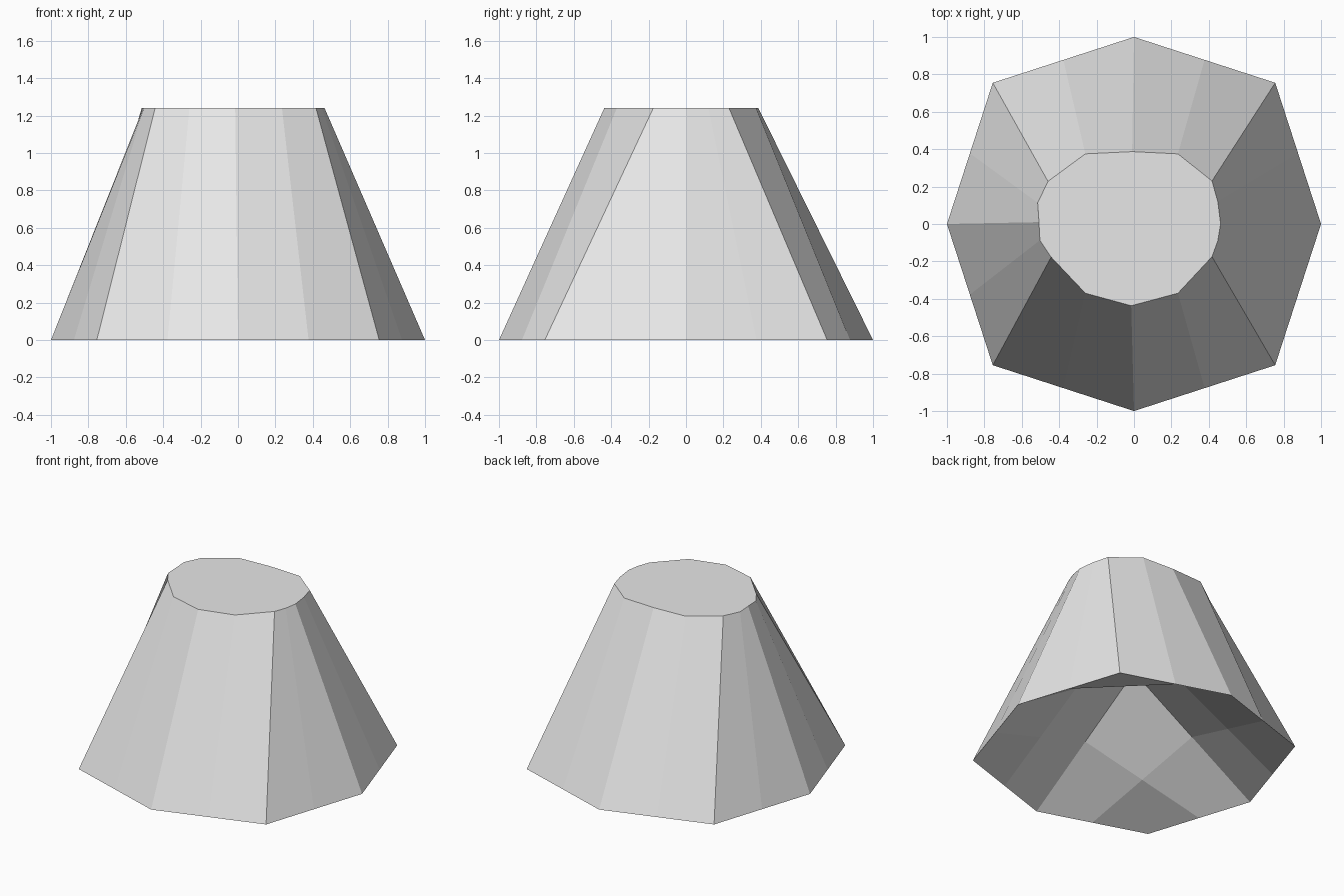
import bpy, bmesh
from mathutils import Vector

HEIGHT = 1.24
PEAK = 0.62      # height of the hollow under the base
CORNER = 0.755   # base corner offset
N = 2            # grid cells per quarter of the base

cube = bpy.data.objects.get("Cube")
if cube:
    bpy.data.objects.remove(cube, do_unlink=True)

grey = bpy.data.materials.new("light grey")
grey.use_nodes = True
grey.diffuse_color = (0.8, 0.8, 0.8, 1)
grey.node_tree.nodes["Principled BSDF"].inputs["Base Color"].default_value = (0.8, 0.8, 0.8, 1)

bm = bmesh.new()


def base_point(i, j):
    """Blend a quarter patch between centre, edge middles and corner."""
    u, v = abs(i) / N, abs(j) / N
    x = u * (1 - v) + CORNER * u * v
    y = v * (1 - u) + CORNER * u * v
    return Vector((x if i > 0 else -x, y if j > 0 else -y, PEAK * (1 - u) * (1 - v)))


# Hollow underside: a grid rising to the middle
steps = range(-N, N + 1)
grid = {(i, j): bm.verts.new(base_point(i, j)) for i in steps for j in steps}
for i in range(-N, N):
    for j in range(-N, N):
        bm.faces.new([grid[i, j], grid[i, j + 1], grid[i + 1, j + 1], grid[i + 1, j]])

# Rim of the base, anticlockwise from the front right corner
rim = [grid[i, -N] for i in range(-N, N)]
rim += [grid[N, j] for j in range(-N, N)]
rim += [grid[-i, N] for i in range(-N, N)]
rim += [grid[-N, -j] for j in range(-N, N)]

# Slightly uneven outline of the flat top, in the same order
outline = [
    (-0.443, -0.177), (-0.26, -0.37), (-0.015, -0.437), (0.235, -0.37),
    (0.417, -0.175), (0.448, -0.09), (0.463, 0.0), (0.448, 0.12),
    (0.417, 0.23), (0.235, 0.375), (-0.01, 0.387), (-0.26, 0.375),
    (-0.46, 0.228), (-0.515, 0.113), (-0.508, 0.01), (-0.503, -0.087),
]
top = [bm.verts.new((x, y, HEIGHT)) for x, y in outline]
bm.faces.new(top)

# Sloping side walls
count = len(rim)
for k in range(count):
    n = (k + 1) % count
    bm.faces.new([rim[k], rim[n], top[n], top[k]])

bmesh.ops.recalc_face_normals(bm, faces=bm.faces)
mesh = bpy.data.meshes.new("tapered_block")
bm.to_mesh(mesh)
bm.free()
mesh.materials.append(grey)
block = bpy.data.objects.new("tapered_block", mesh)
bpy.context.collection.objects.link(block)
